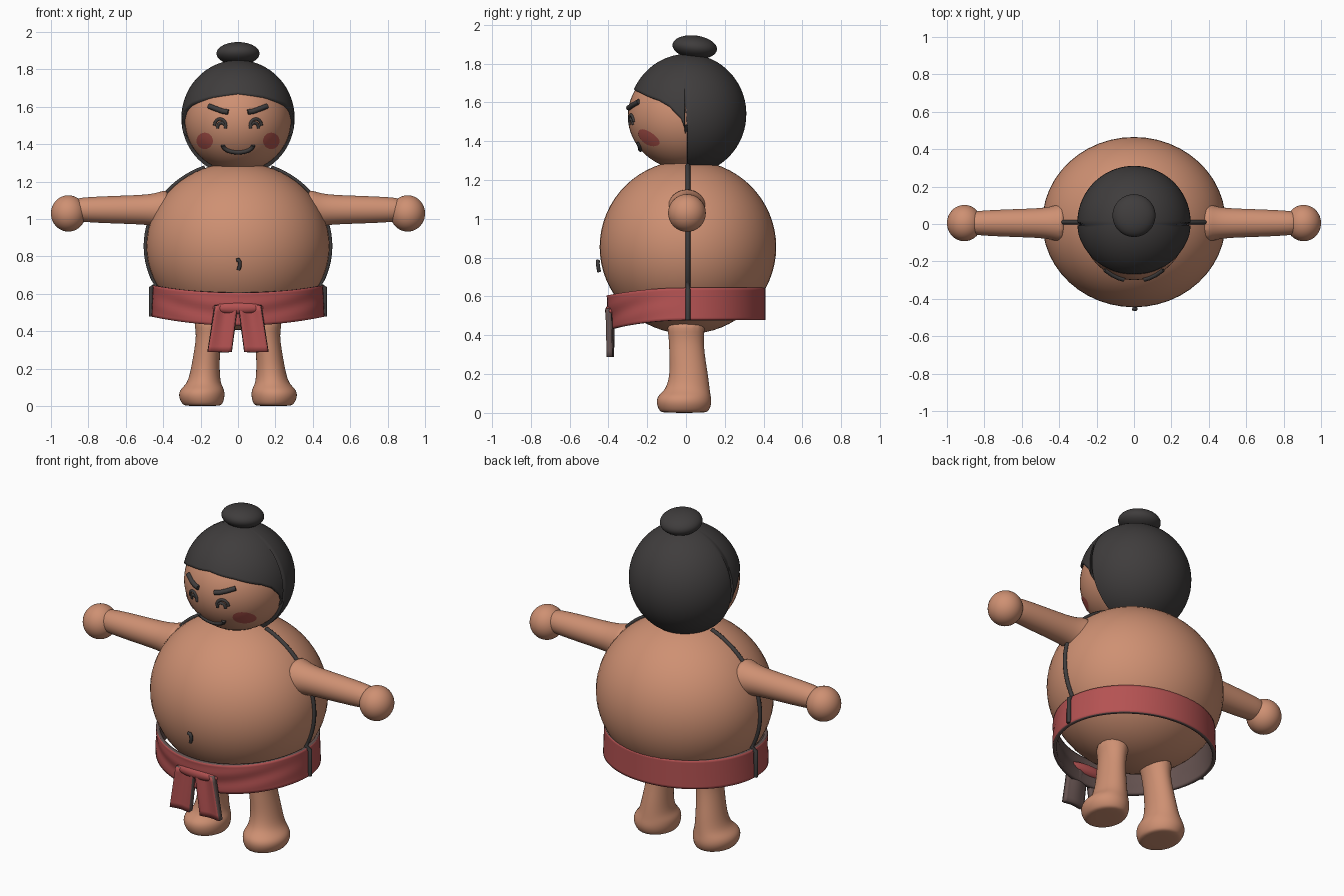
import bpy, bmesh
from math import sin, cos, pi, radians, sqrt

cube = bpy.data.objects.get("Cube")
if cube:
    bpy.data.objects.remove(cube)


def material(name, rgb):
    m = bpy.data.materials.new(name)
    m.use_nodes = True
    m.diffuse_color = (*rgb, 1)
    bsdf = m.node_tree.nodes["Principled BSDF"]
    bsdf.inputs["Base Color"].default_value = (*rgb, 1)
    bsdf.inputs["Roughness"].default_value = 0.7
    return m


SKIN = material("warm skin", (0.62, 0.28, 0.17))
HAIR = material("charcoal", (0.05, 0.046, 0.046))
RED = material("cloth red", (0.46, 0.085, 0.085))
LINING = material("cloth lining", (0.13, 0.085, 0.08))
BLUSH = material("blush", (0.42, 0.085, 0.07))


def finish(name, bm, mats, recalc=True):
    if recalc:
        bmesh.ops.recalc_face_normals(bm, faces=bm.faces)
    for f in bm.faces:
        f.smooth = True
    me = bpy.data.meshes.new(name)
    bm.to_mesh(me)
    bm.free()
    for m in mats:
        me.materials.append(m)
    ob = bpy.data.objects.new(name, me)
    bpy.context.scene.collection.objects.link(ob)
    return ob


def ellipsoid(name, centre, radii, mat, tilt=0):
    bm = bmesh.new()
    bmesh.ops.create_uvsphere(bm, u_segments=48, v_segments=32, radius=1)
    bmesh.ops.scale(bm, vec=radii, verts=bm.verts)
    ob = finish(name, bm, [mat])
    ob.location = centre
    ob.rotation_euler.x = tilt
    return ob


def sheet(name, rows, mats, closed=False, thickness=0.0):
    """Skin rows of points; the lining and rim use the last material."""
    bm = bmesh.new()
    vs = [[bm.verts.new(p) for p in row] for row in rows]
    n = len(rows[0])
    for a, b in zip(vs, vs[1:]):
        for j in range(n if closed else n - 1):
            k = (j + 1) % n
            bm.faces.new((a[j], a[k], b[k], b[j]))
    bmesh.ops.remove_doubles(bm, verts=bm.verts, dist=1e-5)
    ob = finish(name, bm, mats, recalc=False)
    if thickness:
        mod = ob.modifiers.new("thickness", "SOLIDIFY")
        mod.thickness = thickness
        mod.offset = -1
        mod.material_offset = mod.material_offset_rim = len(mats) - 1
    return ob


def loft(name, rings, mat):
    """Closed limb through elliptical rings: centre, two axis vectors."""
    bm = bmesh.new()
    n = 16
    vs = []
    for c, u, v in rings:
        vs.append([bm.verts.new([c[i] + u[i] * cos(2 * pi * j / n) + v[i] * sin(2 * pi * j / n)
                                 for i in range(3)]) for j in range(n)])
    for a, b in zip(vs, vs[1:]):
        for j in range(n):
            bm.faces.new((a[j], a[j - 1], b[j - 1], b[j]))
    bm.faces.new(vs[0])
    bm.faces.new(vs[-1])
    ob = finish(name, bm, [mat])
    ob.modifiers.new("smooth", "SUBSURF").levels = 2
    return ob


def tube(name, points, radius, mat):
    cu = bpy.data.curves.new(name, "CURVE")
    cu.dimensions = "3D"
    cu.bevel_depth = radius
    cu.bevel_resolution = 2
    cu.use_fill_caps = True
    sp = cu.splines.new("POLY")
    sp.points.add(len(points) - 1)
    for p, q in zip(sp.points, points):
        p.co = (*q, 1)
    cu.materials.append(mat)
    ob = bpy.data.objects.new(name, cu)
    bpy.context.scene.collection.objects.link(ob)


# Body and head
BODY_C, BODY_R = (0, 0.01, 0.855), (0.49, 0.455, 0.448)
HEAD_C, HEAD_R = (0, 0, 1.53), (0.285, 0.30, 0.278)
ellipsoid("body", BODY_C, BODY_R, SKIN)
ellipsoid("head", HEAD_C, HEAD_R, SKIN)


def on_face(x, z, lift=0.0):
    t = 1 - (x / HEAD_R[0]) ** 2 - ((z - HEAD_C[2]) / HEAD_R[2]) ** 2
    return (x, HEAD_C[1] - HEAD_R[1] * sqrt(max(t, 0)) - lift, z)


# Hair cap with a low arch over the brow, full down the back
HAIRLINE = [(0, 65), (30, 69), (60, 77), (72, 83), (84, 95), (87, 104), (90, 165), (180, 165)]


def hair_limit(a):
    a = min(a, 360 - a)
    for (a0, p0), (a1, p1) in zip(HAIRLINE, HAIRLINE[1:]):
        if a <= a1:
            return radians(p0 + (p1 - p0) * (a - a0) / (a1 - a0))


rows = []
for i in range(29):
    row = []
    for a in range(0, 360, 3):
        p = hair_limit(a) * (1 - i / 28)
        t = radians(a)
        row.append((0.303 * sin(p) * sin(t), 0.008 - 0.303 * sin(p) * cos(t), 1.54 + 0.31 * cos(p)))
    rows.append(row)
sheet("hair", rows, [HAIR], closed=True, thickness=0.035)
ellipsoid("hair_bun", (0, 0.045, 1.885), (0.115, 0.115, 0.06), HAIR, tilt=-0.12)

# Limbs, brows, eyes, cheeks and side seams
LEG = [(0, .19, -.01, .09, .11), (.008, .19, -.01, .11, .13), (.05, .195, -.01, .127, .147),
       (.09, .192, -.01, .122, .14), (.12, .182, .01, .09, .115), (.2, .175, .015, .078, .1),
       (.3, .165, .005, .07, .093), (.4, .152, 0, .069, .09), (.48, .15, 0, .1, .11)]
ARM = [(.36, .12), (.42, .095), (.48, .083), (.58, .078), (.7, .074), (.8, .069), (.9, .06)]
for side, s in (("left", 1), ("right", -1)):
    loft(side + "_leg", [((s * x, y, z), (rx, 0, 0), (0, ry, 0)) for z, x, y, rx, ry in LEG], SKIN)
    loft(side + "_arm", [((s * x, 0.005, 1.05), (0, r, 0), (0, 0, r)) for x, r in ARM], SKIN)
    ellipsoid(side + "_hand", (s * 0.907, 0.005, 1.03), (0.093, 0.097, 0.097), SKIN)

    brow = [(.052, 1.572), (.08, 1.576), (.115, 1.588), (.155, 1.604)]
    tube(side + "_eyebrow", [on_face(s * x, z, 0.004) for x, z in brow], 0.014, HAIR)
    for part, cx, cz, w, h in (("eye", .095, 1.50, .03, .035), ("eye_crease", .088, 1.485, .022, .03)):
        arc = [on_face(s * (cx + w * cos(k * pi / 10)), cz + h * sin(k * pi / 10)) for k in range(11)]
        tube(f"{side}_{part}", arc, 0.0085, HAIR)

    cheek = []
    for r in (0.044, 0.03, 0.015, 0):
        cheek.append([on_face(s * 0.178 + r * cos(k * pi / 12), 1.418 + r * sin(k * pi / 12), 0.004)
                      for k in range(24)])
    sheet(side + "_cheek", cheek, [BLUSH], closed=True)

    seam = [(s * 0.465, 0.01, 0.48), (s * 0.465, 0.01, 0.63)]
    for k in range(25):
        a = radians(-27 + k * 4)
        seam.append((s * BODY_R[0] * 1.005 * cos(a), 0.01, BODY_C[2] + BODY_R[2] * 1.005 * sin(a)))
    tube(side + "_seam", seam, 0.012, HAIR)

# Mouth and navel
tube("mouth", [on_face(0.08 * cos(a), 1.395 - 0.038 * sin(a))
               for a in [k * pi / 14 for k in range(15)]], 0.012, HAIR)
tube("navel", [(-.008, -.452, .78), (.003, -.455, .782), (.01, -.455, .77),
               (.01, -.452, .75), (.002, -.448, .728)], 0.01, HAIR)

# Wrapped belt, dipping and tapering at the front, with soft folds
rows = []
for i in range(13):
    v = i / 12
    row = []
    for j in range(96):
        a = 2 * pi * j / 96
        front = max(0, cos(a))
        top = 0.645 - 0.04 * front ** 2
        bottom = 0.478 - 0.048 * front ** 2
        fold = 1 + 0.012 * sin(v * 9 + 2 * cos(2 * a)) * front * sin(pi * v)
        rx = (0.462 - 0.008 * v) * fold
        ry = (0.41 - 0.02 * front * (1 - v)) * fold
        row.append((rx * sin(a), -ry * cos(a), bottom + (top - bottom) * v))
    rows.append(row)
sheet("belt", rows, [RED, LINING], closed=True, thickness=0.02)

# Knot drape and two hanging flaps
ellipsoid("belt_knot", (0, -0.385, 0.525), (0.135, 0.032, 0.035), RED)
for side, s in (("left", 1), ("right", -1)):
    rows = []
    for i in range(9):
        v = i / 8
        row = []
        for j in range(9):
            u = j / 8 if s > 0 else 1 - j / 8
            inner, outer = 0.035 - 0.03 * v, 0.162 - 0.042 * v
            ridge = 0.01 * cos(u * 2 * pi) * (0.4 + 0.6 * v)
            row.append((s * (inner + (outer - inner) * u), -0.405 - ridge, 0.288 + 0.25 * v))
        rows.append(row)
    sheet(side + "_belt_flap", rows, [RED, LINING], thickness=0.03)

# Keep crisp edges on the cloth and hair
bpy.ops.object.select_all(action="DESELECT")
for ob in bpy.context.scene.objects:
    if ob.type == "MESH" and ("belt" in ob.name or ob.name == "hair"):
        ob.select_set(True)
        bpy.context.view_layer.objects.active = ob
bpy.ops.object.shade_smooth_by_angle(angle=radians(45))
